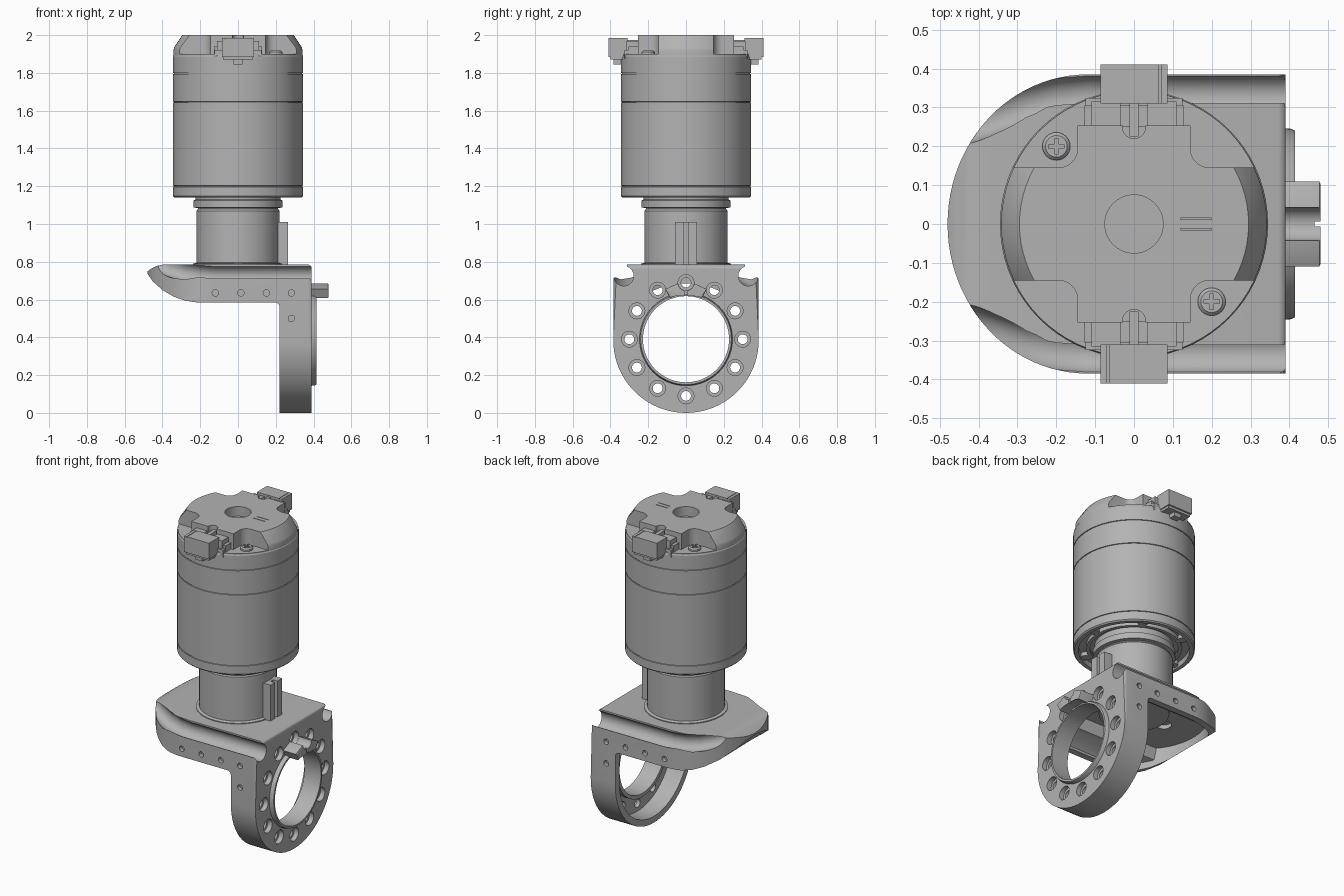
import bpy, bmesh
from math import sin, cos, pi, radians
from mathutils import Matrix

if "Cube" in bpy.data.objects:
    bpy.data.objects.remove(bpy.data.objects["Cube"])

grey = bpy.data.materials.new("machined grey")
grey.use_nodes = True
grey.diffuse_color = (0.45, 0.45, 0.45, 1)
grey.node_tree.nodes["Principled BSDF"].inputs["Base Color"].default_value = (0.45, 0.45, 0.45, 1)


def finish(name, bm):
    bmesh.ops.recalc_face_normals(bm, faces=bm.faces)
    me = bpy.data.meshes.new(name)
    bm.to_mesh(me)
    bm.free()
    me.materials.append(grey)
    ob = bpy.data.objects.new(name, me)
    bpy.context.collection.objects.link(ob)
    return ob


def prism(name, pts, axis, lo, hi, bevel=0):
    """Extrude a 2D outline along an axis; bevel rounds the rim of the far end."""
    put = {"x": lambda u, v, t: (t, u, v), "y": lambda u, v, t: (u, t, v),
           "z": lambda u, v, t: (u, v, t)}[axis]
    bm = bmesh.new()
    a = [bm.verts.new(put(u, v, lo)) for u, v in pts]
    b = [bm.verts.new(put(u, v, hi)) for u, v in pts]
    n = len(pts)
    for i in range(n):
        bm.faces.new((a[i], a[(i + 1) % n], b[(i + 1) % n], b[i]))
    bm.faces.new(a)
    cap = bm.faces.new(b)
    if bevel:
        bmesh.ops.bevel(bm, geom=list(cap.edges), offset=bevel, segments=3,
                        profile=0.5, affect="EDGES")
    return finish(name, bm)


def box(name, x0, x1, y0, y1, z0, z1, bevel=0):
    y0, y1 = sorted((y0, y1))
    return prism(name, [(x0, y0), (x1, y0), (x1, y1), (x0, y1)], "z", z0, z1, bevel)


def arc(cx, cy, r, a0, a1, n, ry=None):
    return [(cx + r * cos(radians(a0 + (a1 - a0) * i / n)),
             cy + (ry or r) * sin(radians(a0 + (a1 - a0) * i / n))) for i in range(n + 1)]


def disc(name, axis, u, v, r, lo, hi, n=24):
    return prism(name, arc(u, v, r, 0, 360, n)[:-1], axis, lo, hi)


def lathe(name, profile, closed=False, steps=72):
    """Spin an (r, z) profile around the z axis."""
    bm = bmesh.new()
    vs = [bm.verts.new((r, 0, z)) for r, z in profile]
    es = [bm.edges.new(p) for p in zip(vs, vs[1:])]
    if closed:
        es.append(bm.edges.new((vs[-1], vs[0])))
    bmesh.ops.spin(bm, geom=vs + es, cent=(0, 0, 0), axis=(0, 0, 1), angle=2 * pi, steps=steps)
    bmesh.ops.remove_doubles(bm, verts=bm.verts, dist=1e-5)
    return finish(name, bm)


def boolean(ob, cutter, op="DIFFERENCE"):
    mod = ob.modifiers.new("cut", "BOOLEAN")
    mod.operation, mod.object, mod.solver = op, cutter, "EXACT"
    bpy.context.view_layer.objects.active = ob
    bpy.ops.object.modifier_apply(modifier=mod.name)
    bpy.data.objects.remove(cutter)
    return ob


# Bracket: side view, plan and end outlines intersected into one body
def u_outline(r, top):
    return arc(0, 0.385, r, 180, 360, 40) + top


def plan(inset):
    curve = arc(-0.12, 0, 0.36 - inset, 90, 270, 48, 0.385 - inset)
    return [(0.45, 0.385 - inset)] + curve + [(0.45, inset - 0.385)]


bracket = prism("bracket", u_outline(0.385, [(0.385, 0.785), (-0.385, 0.785)]), "x", -0.6, 0.39, 0.018)
side = ([(-0.485, 0.745), (-0.45, 0.695), (-0.4, 0.65), (-0.34, 0.615), (-0.28, 0.594), (-0.22, 0.585)]
        + arc(0.195, 0.56, 0.025, 90, 0, 5)
        + [(0.22, -0.1), (0.5, -0.1), (0.5, 0.9), (-0.39, 0.9), (-0.39, 0.786), (-0.43, 0.778), (-0.46, 0.763)])
boolean(bracket, prism("plan_cutter", plan(0), "z", -0.1, 0.9), "INTERSECT")
boolean(bracket, prism("side_cutter", side, "y", -0.6, 0.6), "INTERSECT")

# Hollow inside of the bracket
hollow = prism("hollow", u_outline(0.345, [(0.345, 0.6), (0.3, 0.64), (0.24, 0.66), (0.23, 0.735),
               (-0.23, 0.735), (-0.24, 0.66), (-0.3, 0.64), (-0.345, 0.6)]), "x", -0.6, 0.335)
boolean(hollow, prism("hollow_plan", plan(0.04), "z", -0.1, 0.9), "INTERSECT")
boolean(bracket, hollow)

# Side grooves sweeping up towards the nose
path = [(0.5, 0, 0), (-0.12, 0, 0), (-0.2, -0.006, 0.006), (-0.28, -0.022, 0.02),
        (-0.36, -0.048, 0.045), (-0.5, -0.1, 0.1)]
section = arc(0.33, 0.725, 0.053, 110, 345, 20) + [(0.55, 0.712), (0.55, 0.9), (0.312, 0.9)]
for s in (1, -1):
    bm = bmesh.new()
    rings = [[bm.verts.new((x, s * (y + dy), z + dz)) for y, z in section] for x, dy, dz in path]
    for a, b in zip(rings, rings[1:]):
        for i in range(len(a)):
            j = (i + 1) % len(a)
            bm.faces.new((a[i], a[j], b[j], b[i]))
    bm.faces.new(rings[0])
    bm.faces.new(rings[-1])
    boolean(bracket, finish("groove_cutter", bm))

# Bore, bolt circle, side screw holes and cable hole
boolean(bracket, disc("bore", "x", 0, 0.39, 0.235, 0.2, 0.5, 64))
for k in range(12):
    y, z = 0.3 * sin(k * pi / 6), 0.39 + 0.3 * cos(k * pi / 6)
    boolean(bracket, disc("bolt_hole", "x", y, z, 0.026, 0.3, 0.5))
    boolean(bracket, disc("counterbore", "x", y, z, 0.042, 0.36, 0.5))
for s in (1, -1):
    for x, z in [(-0.12, 0.635), (0.015, 0.635), (0.15, 0.635), (0.283, 0.635), (0.283, 0.5)]:
        lo, hi = sorted((s * 0.36, s * 0.5))
        boolean(bracket, disc("screw_hole", "y", x, z, 0.017, lo, hi, 16))
boolean(bracket, disc("cable_hole", "z", -0.22, 0, 0.045, 0.6, 0.76))

# Ring lining the bore
ring = lathe("bore_ring", [(0.228, 0.3), (0.25, 0.3), (0.25, 0.35), (0.245, 0.405), (0.24, 0.415), (0.228, 0.415)], True)
ring.data.transform(Matrix.Translation((0, 0, 0.39)) @ Matrix.Rotation(pi / 2, 4, "Y"))

# Keyed stop above the bore
stop = prism("stop_block", [(-0.11, 0.655), (-0.085, 0.608), (-0.04, 0.625), (0.04, 0.625), (0.085, 0.608),
             (0.11, 0.655), (0.045, 0.685), (-0.045, 0.685)], "x", 0.38, 0.48, 0.006)
boolean(stop, disc("stop_relief", "x", 0, 0.69, 0.043, 0.3, 0.5))
boolean(stop, box("stop_slit", 0.465, 0.5, -0.006, 0.006, 0.5, 0.8))

# Neck with collars
lathe("neck", [(0, 0.725), (0.2, 0.725), (0.2, 0.78), (0.238, 0.78), (0.238, 0.79), (0.22, 0.795), (0.22, 1.07),
               (0.212, 1.08), (0.212, 1.085), (0.235, 1.087), (0.235, 1.125), (0.225, 1.13), (0.225, 1.17), (0, 1.17)])

# Guide rail on the neck
rail = box("guide_rail", 0.19, 0.265, -0.057, 0.057, 0.78, 1.01)
boolean(rail, box("rail_slot", 0.235, 0.3, -0.012, 0.012, 0.7, 1.1))

# Motor housing with shallow seams
housing = [(0, 1.165), (0.25, 1.165), (0.25, 1.15), (0.27, 1.15), (0.27, 1.175), (0.315, 1.175), (0.315, 1.14),
           (0.338, 1.14), (0.345, 1.147)]
for z in (1.2, 1.645, 1.797):
    housing += [(0.345, z - 0.003), (0.34, z - 0.002), (0.34, z + 0.002), (0.345, z + 0.003)]
housing += [(0.345, 1.888), (0.337, 1.9), (0, 1.9)]
lathe("motor_housing", housing)
for k in range(6):
    a = k * pi / 3
    disc("rim_lug", "z", 0.292 * cos(a), 0.292 * sin(a), 0.027, 1.15, 1.18, 16)

# Cross-shaped end cap cut from a cone
cap = lathe("end_cap", [(0, 1.89), (0.342, 1.89), (0.342, 1.92), (0.338, 1.935), (0.295, 2.0), (0, 2.0)])
corner = arc(0.195, 0.195, 0.05, 270, 180, 8)
for sx in (1, -1):
    for sy in (1, -1):
        pts = [(0.5, 0.145)] + corner + [(0.145, 0.5), (0.5, 0.5)]
        boolean(cap, prism("notch", [(sx * u, sy * v) for u, v in pts], "z", 1.9, 2.1))
for s in (1, -1):
    boolean(cap, box("end_trim", -0.2, 0.2, s * 0.253, s * 0.5, 1.9, 2.1))
    boolean(cap, prism("end_slot", [(u, s * (v + 0.04)) for u, v in arc(0, 0.21, 0.03, 180, 360, 10)]
                       + [(0.03, s * 0.4), (-0.03, s * 0.4)], "z", 1.93, 2.1))
boolean(cap, disc("centre_hole", "z", 0, 0, 0.075, 1.94, 2.1, 40))
for y in (0.014, -0.014):
    boolean(cap, box("mark_slit", 0.12, 0.2, y - 0.002, y + 0.002, 1.99, 2.1))

# Cap screws with cross recesses
for s in (1, -1):
    lathe_pts = [(0, 1.89), (0.036, 1.89), (0.036, 1.91), (0.028, 1.918), (0, 1.918)]
    screw = lathe("cap_screw", lathe_pts, steps=24)
    for w, h in ((0.02, 0.005), (0.005, 0.02)):
        boolean(screw, box("cross_cutter", -w, w, -h, h, 1.905, 2))
    screw.location = (-0.2 * s, 0.2 * s, 0)

# Plug connectors at front and back
for s, end in ((-1, "front"), (1, "back")):
    box(end + "_socket_base", -0.128, 0.128, s * 0.25, s * 0.305, 1.89, 1.94)
    for x in (-1, 1):
        lo, hi = sorted((x * 0.035, x * 0.11))
        box(end + "_socket_cheek", lo, hi, s * 0.25, s * 0.315, 1.89, 1.97)
    box(end + "_socket_tongue", -0.012, 0.012, s * 0.225, s * 0.32, 1.9, 1.975)
    plug = box(end + "_plug", -0.086, 0.086, s * 0.31, s * 0.41, 1.885, 1.985)
    boolean(plug, box("plug_line", s * 0.067 - 0.002, s * 0.067 + 0.002, s * 0.3, s * 0.42, 1.98, 2))
    for x in (-1, 1):
        lo, hi = sorted((x * 0.08, x * 0.125))
        box(end + "_plug_wing", lo, hi, s * 0.295, s * 0.325, 1.875, 1.92)
    box(end + "_plug_skirt", -0.08, 0.08, s * 0.335, s * 0.4, 1.87, 1.89)
    box(end + "_plug_clip", -0.025, 0.025, s * 0.345, s * 0.385, 1.845, 1.875)

# Smooth shading with sharp edges kept
bpy.ops.object.select_all(action="DESELECT")
for ob in bpy.context.collection.objects:
    if ob.type == "MESH":
        ob.select_set(True)
        bpy.context.view_layer.objects.active = ob
bpy.ops.object.shade_smooth_by_angle(angle=radians(30))
